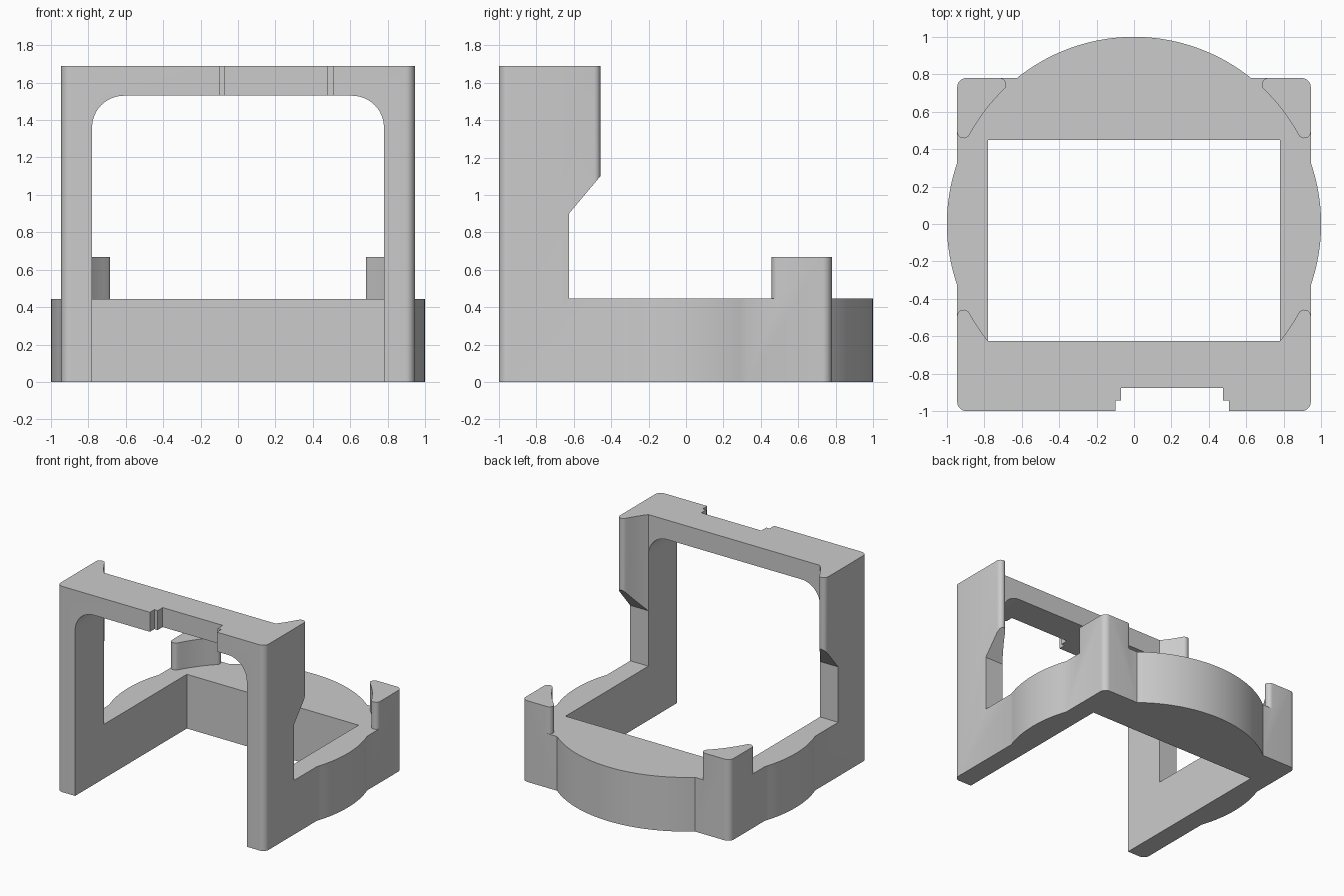
import bpy, bmesh
from math import sin, cos, radians, degrees, acos, asin, atan2, hypot

if "Cube" in bpy.data.objects:
    bpy.data.objects.remove(bpy.data.objects["Cube"])

HALF_W, INNER_W = 0.945, 0.78      # outer and opening half widths
BACK, BASE_H, TOP = 0.78, 0.445, 1.69
TIP, ROUND = 0.035, 0.05           # clip tip and corner radii


def arc(cx, cy, r, a0, a1, n=8):
    return [(cx + r * cos(radians(a0 + (a1 - a0) * i / n)),
             cy + r * sin(radians(a0 + (a1 - a0) * i / n))) for i in range(n + 1)]


def mirrored(half):
    """Close a right-hand half outline with its mirror image."""
    return half + [(-x, y) for x, y in reversed(half) if abs(x) > 1e-5]


def prism(name, pts, lo, hi, axis='z'):
    """Extrude a 2D profile along an axis."""
    place = {'x': lambda p, h: (h, p[0], p[1]),
             'y': lambda p, h: (p[0], h, p[1]),
             'z': lambda p, h: (p[0], p[1], h)}[axis]
    bm = bmesh.new()
    rings = [[bm.verts.new(place(p, h)) for p in pts] for h in (lo, hi)]
    n = len(pts)
    bm.faces.new(rings[0][::-1])
    bm.faces.new(rings[1])
    for i in range(n):
        j = (i + 1) % n
        bm.faces.new((rings[0][i], rings[0][j], rings[1][j], rings[1][i]))
    bmesh.ops.recalc_face_normals(bm, faces=bm.faces)
    me = bpy.data.meshes.new(name)
    bm.to_mesh(me)
    bm.free()
    ob = bpy.data.objects.new(name, me)
    bpy.context.collection.objects.link(ob)
    return ob


def combine(ob, other, op):
    """Apply a boolean and drop the helper."""
    other.hide_render = True
    mod = ob.modifiers.new(op, 'BOOLEAN')
    mod.operation, mod.object, mod.solver = op, other, 'EXACT'
    bpy.context.view_layer.objects.active = ob
    bpy.ops.object.modifier_apply(modifier=mod.name)
    bpy.data.objects.remove(other)


# Shared construction points: clip tips tangent to the unit circle
side_tip = (HALF_W - TIP, ((1 + TIP) ** 2 - (HALF_W - TIP) ** 2) ** 0.5)
back_tip = (((1 + TIP) ** 2 - (BACK - TIP) ** 2) ** 0.5, BACK - TIP)
side_ang = degrees(atan2(side_tip[1], side_tip[0]))
back_ang = degrees(atan2(back_tip[1], back_tip[0]))
open_ang = degrees(acos(INNER_W))
bulge = degrees(acos(HALF_W))
inner_y = -sin(radians(open_ang))
front_corner = arc(HALF_W - ROUND, -1 + ROUND, ROUND, -90, 0)
back_corner = arc(HALF_W - ROUND, BACK - ROUND, ROUND, 0, 90)

# Base: U-shaped ring, square outline merged with a circle
half = ([(INNER_W, 0.45), (INNER_W, -1)] + front_corner
        + arc(0, 0, 1, -bulge, bulge, 16) + back_corner
        + arc(0, 0, 1, degrees(asin(BACK)), 90, 18))
body = prism("holder_body", mirrored(half), 0, BASE_H)

# Front frame: posts, top beam and front clips in one outline
half = (front_corner + arc(side_tip[0], -side_tip[1], TIP, 0, 180 - side_ang)
        + arc(0, 0, 1, -side_ang, -open_ang, 6))
frame = prism("front_frame", mirrored(half), BASE_H, TOP)

# Arched opening through the frame
r = 0.17
half = [(INNER_W, 0.2)] + arc(INNER_W - r, 1.53 - r, r, 0, 90, 12)
combine(frame, prism("arch_cutter", mirrored(half), -1.3, 0, 'y'), 'DIFFERENCE')

# Relief under the front clips with a sloped underside
slope = 0.2 / (-0.458 - inner_y)
relief = [(inner_y, 0.2), (inner_y, 0.9), (-0.28, 0.9 + slope * (-0.28 - inner_y)), (-0.28, 0.2)]
combine(frame, prism("relief_cutter", relief, -1.3, 1.3, 'x'), 'DIFFERENCE')

# Stepped notch in the front of the beam
notch = [(-0.10, -1.2), (0.508, -1.2), (0.508, -0.942), (0.475, -0.942),
         (0.475, -0.877), (-0.07, -0.877), (-0.07, -0.942), (-0.10, -0.942)]
combine(frame, prism("notch_cutter", notch, 1.4, 1.9), 'DIFFERENCE')
combine(body, frame, 'UNION')

# Back corner clips
clip = (back_corner + arc(*back_tip, TIP, 90, 180 + back_ang)
        + arc(0, 0, 1, back_ang, side_ang, 10)
        + arc(*side_tip, TIP, 180 + side_ang, 360))
for s in (1, -1):
    combine(body, prism("back_clip", [(s * x, y) for x, y in clip], BASE_H, 0.667), 'UNION')

# Merge flat faces and shade
bm = bmesh.new()
bm.from_mesh(body.data)
bmesh.ops.remove_doubles(bm, verts=bm.verts, dist=1e-5)
bmesh.ops.dissolve_limit(bm, angle_limit=radians(0.2), verts=bm.verts, edges=bm.edges)
bm.to_mesh(body.data)
bm.free()
bpy.ops.object.select_all(action='DESELECT')
body.select_set(True)
bpy.context.view_layer.objects.active = body
bpy.ops.object.shade_smooth_by_angle(angle=radians(25))
